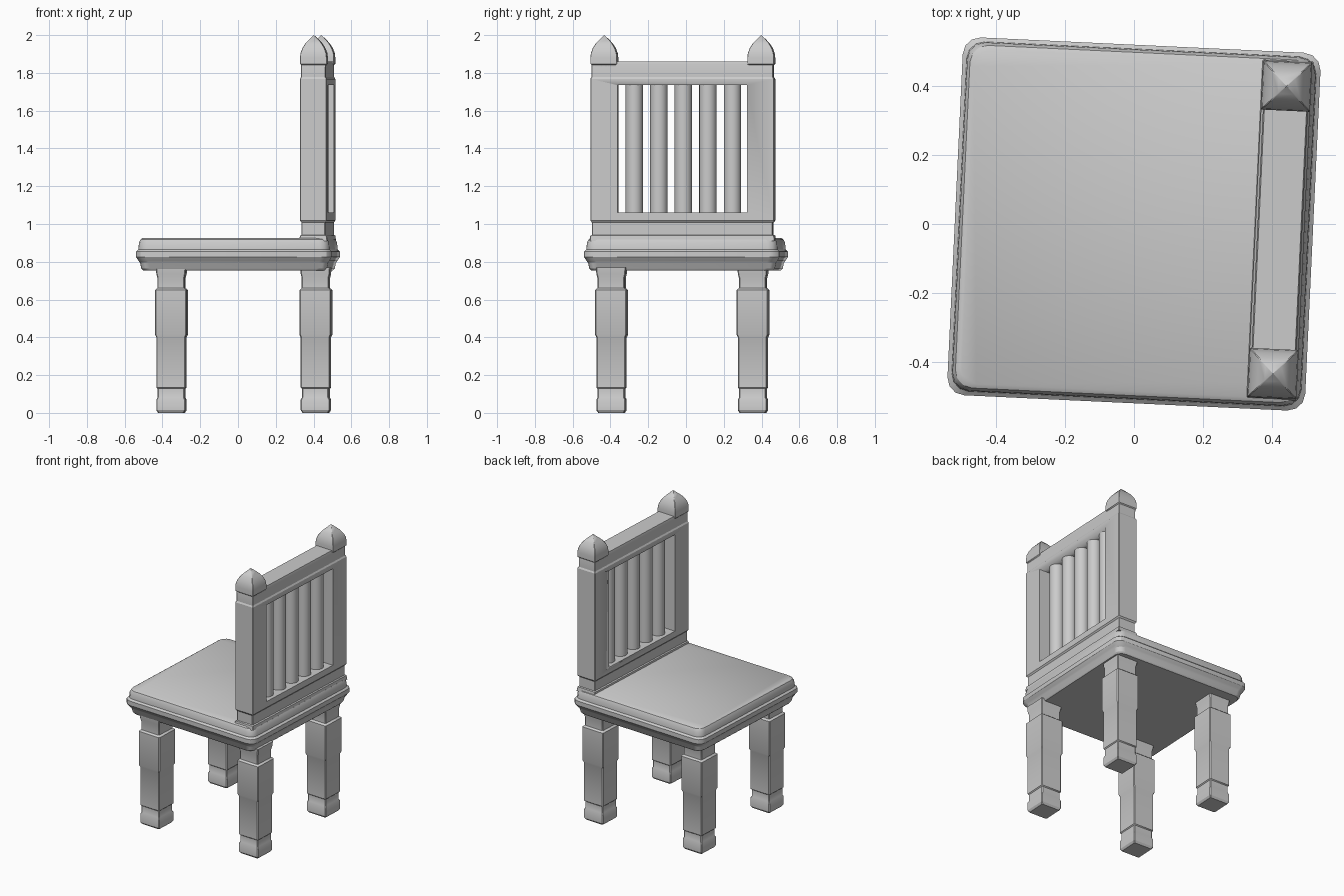
import bpy, bmesh, math

if "Cube" in bpy.data.objects:
    bpy.data.objects.remove(bpy.data.objects["Cube"])

TURN = math.radians(-2.7)   # the whole chair is turned slightly


def outline(hx, hy, r, seg):
    """Rectangle with rounded corners, counter-clockwise."""
    pts = []
    for i, (sx, sy) in enumerate([(1, 1), (-1, 1), (-1, -1), (1, -1)]):
        for k in range(seg + 1):
            a = math.pi / 2 * (i + k / seg)
            pts.append((sx * (hx - r) + r * math.cos(a), sy * (hy - r) + r * math.sin(a)))
    return pts


def finish(name, bm, loc=(0, 0), angle=30):
    bmesh.ops.recalc_face_normals(bm, faces=bm.faces)
    me = bpy.data.meshes.new(name)
    bm.to_mesh(me)
    bm.free()
    ob = bpy.data.objects.new(name, me)
    bpy.context.collection.objects.link(ob)
    ob.location = (loc[0], loc[1], 0)
    ob.rotation_euler.z = TURN
    bpy.ops.object.select_all(action='DESELECT')
    ob.select_set(True)
    bpy.context.view_layer.objects.active = ob
    bpy.ops.object.shade_smooth_by_angle(angle=math.radians(angle))
    return ob


def loft(name, profile, hx, hy, r, seg=1, loc=(0, 0)):
    """Stack rounded rectangles; profile is a list of (inset, z)."""
    bm = bmesh.new()
    rings = [[bm.verts.new((x, y, z)) for x, y in
              outline(hx - d, hy - d, min(r, 0.9 * (hx - d)), seg)] for d, z in profile]
    n = len(rings[0])
    for a, b in zip(rings, rings[1:]):
        for i in range(n):
            j = (i + 1) % n
            bm.faces.new((a[i], a[j], b[j], b[i]))
    bm.faces.new(rings[0])
    bm.faces.new(rings[-1])
    return finish(name, bm, loc)


def local(lx, ly):
    c, s = math.cos(TURN), math.sin(TURN)
    return (lx * c - ly * s, lx * s + ly * c)


# Seat with moulded edge
loft("seat", [(.034, .755), (.026, .765), (.020, .795), (.012, .805), (0, .825), (0, .855),
              (.012, .866), (.014, .90), (.022, .918), (.034, .926)],
     .518, .518, .05, 3)

# Legs
leg = [(.016, 0), (.007, .014), (.007, .07), (.013, .082), (.013, .128), (.007, .134),
       (.007, .40), (0, .415), (0, .65), (.012, .66), (.012, .715), (.007, .735), (.004, .77)]
for xn, x in (("left", -.352), ("right", .4125)):
    for yn, y in (("front", -.394), ("back", .355)):
        loft(f"{yn}_{xn}_leg", leg, .084, .084, .005, 1, (x, y))

# Backrest frame with an opening cut through it
BX, BY = .422, .003
frame = loft("backrest_frame",
             [(-.004, .91), (0, .938), (.008, .942), (.008, 1.008), (0, 1.018), (0, 1.768),
              (.006, 1.778), (.006, 1.845), (.01, 1.86)],
             .071, .487, .003, 1, local(BX, BY))
bm = bmesh.new()
bmesh.ops.create_cube(bm, size=1)
for v in bm.verts:
    v.co = (v.co.x * .4, v.co.y * .686, 1.3975 + v.co.z * .675)
cutter = finish("opening_cutter", bm, local(BX, BY))
cutter.hide_render = True
cutter.hide_viewport = False
cutter.display_type = 'WIRE'
mod = frame.modifiers.new("opening", 'BOOLEAN')
mod.object = cutter
mod.solver = 'EXACT'
bpy.context.view_layer.objects.active = frame
bpy.context.view_layer.update()
bpy.ops.object.modifier_apply(modifier=mod.name)
bpy.data.objects.remove(cutter)

# Finials on the two posts
cap = [(.006, 1.83), (.006, 1.842), (0, 1.848), (0, 1.88), (.003, 1.905), (.012, 1.93),
       (.027, 1.955), (.048, 1.978), (.0705, 2.0)]
for side, s in (("front", -1), ("back", 1)):
    loft(f"{side}_finial", cap, .071, .071, .002, 1, local(BX, BY + s * .416))

# Round spindles
for i in range(5):
    bm = bmesh.new()
    bmesh.ops.create_cone(bm, cap_ends=True, segments=32, radius1=.046, radius2=.046, depth=.69)
    bmesh.ops.translate(bm, verts=bm.verts, vec=(0, 0, 1.3975))
    finish(f"spindle_{i + 1}", bm, local(BX, BY + (i - 2) * .130 + .003))
